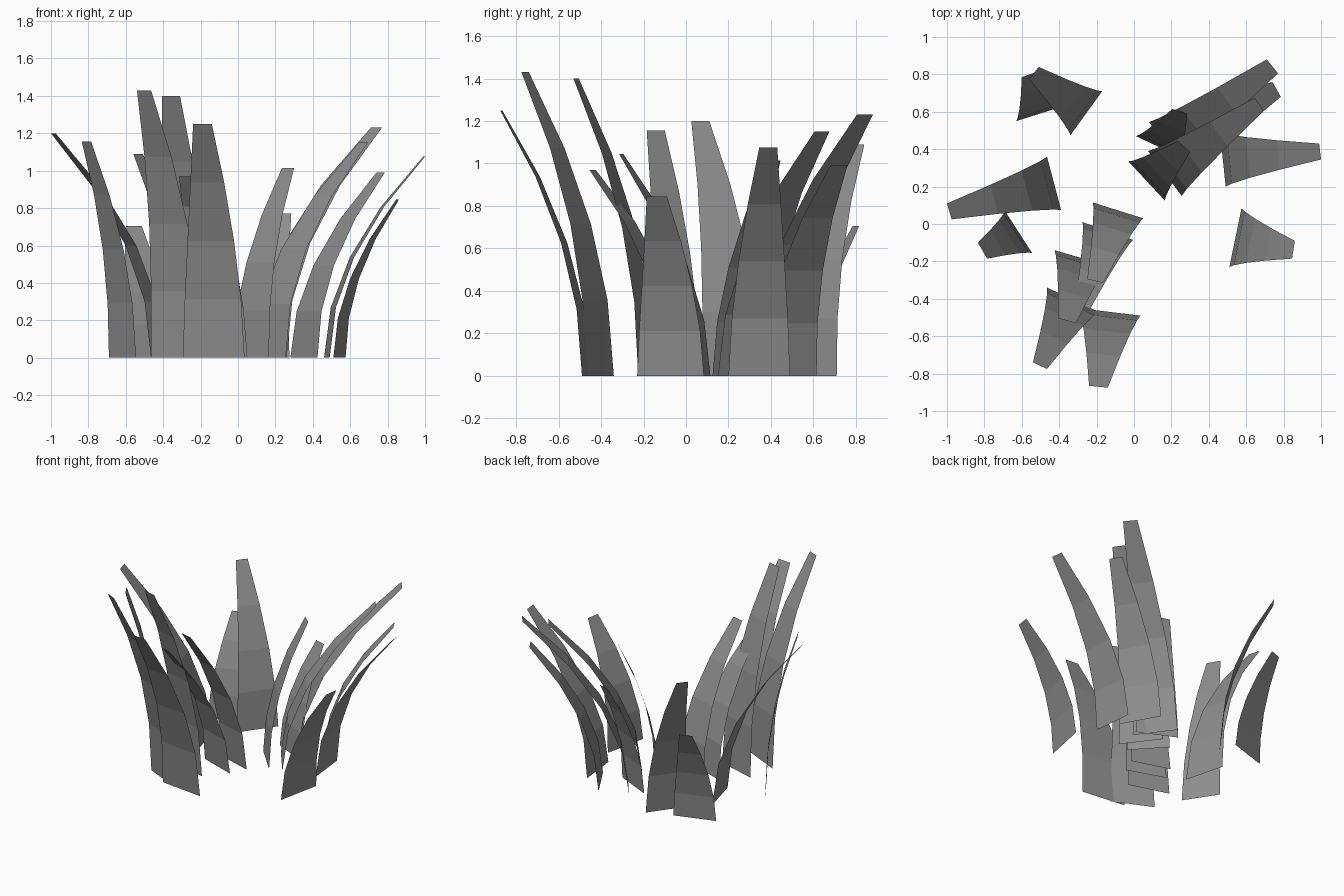
import bpy, bmesh
from mathutils import Vector

if "Cube" in bpy.data.objects:
    bpy.data.objects.remove(bpy.data.objects["Cube"])

mat = bpy.data.materials.new("blade_grey")
mat.diffuse_color = (0.27, 0.27, 0.27, 1)
mat.use_nodes = True
mat.node_tree.nodes["Principled BSDF"].inputs["Base Color"].default_value = mat.diffuse_color

SEGMENTS = 4


def blade(name, base_a, base_b, tip_a, tip_b, height):
    """Flat tapering strip that rises from its base edge and bends out to its tip edge."""
    base_a, base_b, tip_a, tip_b = map(Vector, (base_a, base_b, tip_a, tip_b))
    base_mid, tip_mid = (base_a + base_b) / 2, (tip_a + tip_b) / 2
    base_half, tip_half = (base_b - base_a) / 2, (tip_b - tip_a) / 2
    bm = bmesh.new()
    rows = []
    for i in range(SEGMENTS + 1):
        t = i / SEGMENTS
        mid = base_mid.lerp(tip_mid, t ** 1.95)
        half = base_half.lerp(tip_half, t ** 1.5)
        rows.append([bm.verts.new((*p, height * t)) for p in (mid - half, mid + half)])
    for low, up in zip(rows, rows[1:]):
        bm.faces.new((low[0], low[1], up[1], up[0]))
    mesh = bpy.data.meshes.new(name)
    bm.to_mesh(mesh)
    bm.free()
    mesh.materials.append(mat)
    obj = bpy.data.objects.new(name, mesh)
    bpy.context.collection.objects.link(obj)


# Left side blades
blade("left_blade_tall", (-.465, .36), (-.39, .075), (-1.0, .11), (-.975, .025), 1.2)
blade("left_blade_short", (-.69, .07), (-.545, -.155), (-.835, -.1), (-.785, -.185), 1.155)

# Back left blades
blade("back_left_blade_tall", (-.17, .71), (-.34, .475), (-.51, .84), (-.56, .775), 1.09)
blade("back_left_blade_short", (-.345, .64), (-.63, .55), (-.515, .815), (-.6, .785), .705)

# Back right cluster
blade("back_right_blade_long", (.08, .545), (.26, .305), (.71, .88), (.77, .805), 1.23)
blade("back_right_blade_outer", (.28, .615), (.425, .355), (.74, .76), (.785, .68), .99)
blade("back_right_blade_middle", (.075, .39), (.255, .15), (.645, .675), (.695, .605), 1.15)
blade("back_right_blade_short", (.01, .47), (.275, .345), (.205, .615), (.285, .59), .77)
blade("back_right_blade_inner", (-.03, .335), (.165, .125), (.235, .445), (.3, .385), 1.015)

# Right side blades
blade("right_blade_tall", (.46, .49), (.49, .2), (.99, .43), (1.0, .345), 1.075)
blade("right_blade_short", (.575, .085), (.51, -.23), (.86, -.09), (.845, -.185), .845)

# Front blades
blade("front_blade_tallest", (-.465, -.34), (-.19, -.47), (-.54, -.74), (-.465, -.775), 1.43)
blade("front_blade_second", (-.425, -.14), (-.135, -.225), (-.405, -.505), (-.31, -.53), 1.4)
blade("front_blade_nearest", (-.295, -.45), (.035, -.49), (-.24, -.865), (-.14, -.875), 1.25)
blade("front_blade_inner", (-.22, .115), (.05, .03), (-.25, -.295), (-.165, -.315), 1.045)
blade("front_blade_low", (-.275, .01), (-.005, -.085), (-.315, -.425), (-.235, -.455), .97)
